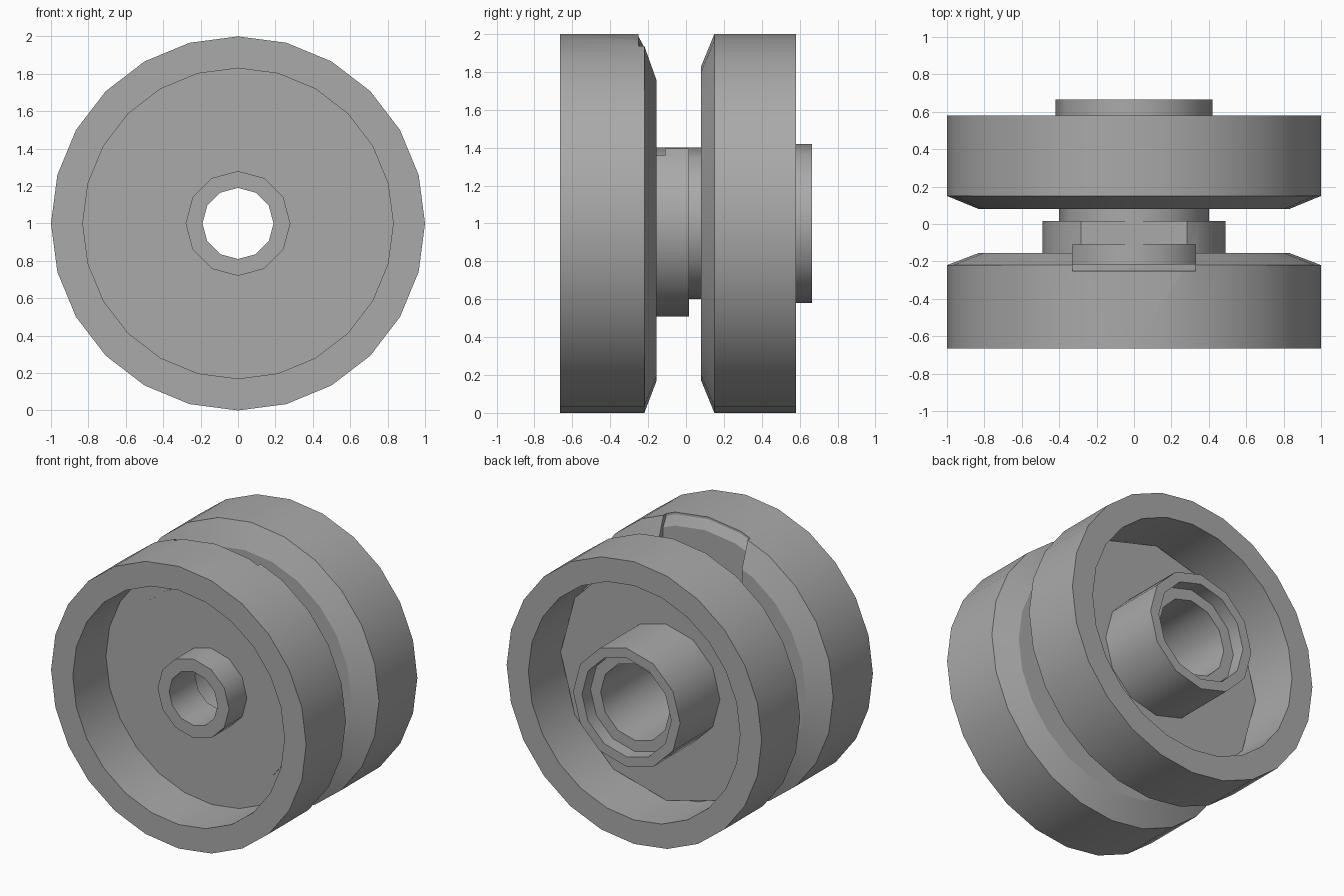
import bpy, bmesh, math
from mathutils import Vector

cube = bpy.data.objects.get("Cube")
if cube:
    bpy.data.objects.remove(cube, do_unlink=True)

grey = bpy.data.materials.new("plain grey")
grey.use_nodes = True
colour = (0.4, 0.4, 0.4, 1)
grey.diffuse_color = colour
grey.node_tree.nodes["Principled BSDF"].inputs["Base Color"].default_value = colour


def lathe(name, profile, sides, clips=()):
    """Spin a closed (radius, y) profile about the axle line, then keep what lies behind each clip plane."""
    bm = bmesh.new()
    rings = []
    for i in range(sides):
        a = math.tau * i / sides
        rings.append([bm.verts.new((r * math.cos(a), y, 1 + r * math.sin(a))) for r, y in profile])
    for i, ring in enumerate(rings):
        after = rings[(i + 1) % sides]
        for j in range(len(profile)):
            k = (j + 1) % len(profile)
            bm.faces.new((ring[j], ring[k], after[k], after[j]))
    for point, normal in clips:
        cut = bmesh.ops.bisect_plane(bm, geom=bm.verts[:] + bm.edges[:] + bm.faces[:], dist=1e-5,
                                     plane_co=Vector(point), plane_no=Vector(normal), clear_outer=True)
        edges = [e for e in cut["geom_cut"] if isinstance(e, bmesh.types.BMEdge)]
        bmesh.ops.triangle_fill(bm, edges=edges, use_beauty=True)
    bmesh.ops.recalc_face_normals(bm, faces=bm.faces[:])
    mesh = bpy.data.meshes.new(name)
    bm.to_mesh(mesh)
    bm.free()
    mesh.materials.append(grey)
    obj = bpy.data.objects.new(name, mesh)
    bpy.context.collection.objects.link(obj)
    return obj


def activate(obj):
    bpy.ops.object.select_all(action='DESELECT')
    obj.select_set(True)
    bpy.context.view_layer.objects.active = obj


# Front wheel: rim, chamfered inner shoulder and web with a shallow step
front_wheel = lathe("front_wheel", [
    (0.83, -0.665), (1, -0.665), (1, -0.22), (0.83, -0.155), (0.2695, -0.155),
    (0.2695, -0.30), (0.69, -0.30), (0.69, -0.293), (0.83, -0.293)], 24)

# Back wheel: rim and web, with a twelve-sided floor plate
back_wheel = lathe("back_wheel", [
    (0.83, 0.58), (1, 0.58), (1, 0.15), (0.83, 0.08), (0.3, 0.08), (0.3, 0.17), (0.83, 0.17)], 24)
back_floor = lathe("back_floor", [(0.3, 0.12), (0.829, 0.12), (0.829, 0.22), (0.3, 0.22)], 12)

# Hollow axle with a narrow front hub and a counterbored back hub
axle = lathe("axle", [
    (0.19, -0.50), (0.28, -0.50), (0.28, -0.28), (0.40, -0.28), (0.40, 0.2), (0.42, 0.2),
    (0.42, 0.665), (0.35, 0.665), (0.35, 0.57), (0.27, 0.57), (0.27, -0.21), (0.19, -0.21)], 12)

# Collar between the wheels, flattened on top
collar = lathe("collar", [(0.3, -0.2), (0.49, -0.2), (0.49, 0.015), (0.3, 0.015)], 24,
               [((0, 0, 1.395), (0, 0, 1))])

# Slot with a bevelled lip, cut into the top of the front wheel and collar
slot = lathe("slot_cutter", [
    (0.36, -0.215), (0.92, -0.215), (0.985, -0.25), (1.1, -0.25), (1.1, -0.11), (0.36, -0.11)], 24,
    [((0, 0, 1.1), (0, 0, -1)), ((0.33, 0, 1), (1, 0, 0)), ((-0.33, 0, 1), (-1, 0, 0))])
slot.hide_render = True
for part in (front_wheel, collar):
    activate(part)
    mod = part.modifiers.new("slot", 'BOOLEAN')
    mod.operation = 'DIFFERENCE'
    mod.solver = 'EXACT'
    mod.object = slot
    bpy.ops.object.modifier_apply(modifier=mod.name)
bpy.data.objects.remove(slot, do_unlink=True)

# Smooth round walls, crisp rims
for part in (front_wheel, back_wheel, back_floor, axle, collar):
    activate(part)
    bpy.ops.object.shade_smooth_by_angle(angle=math.radians(31 if part in (back_floor, axle) else 20))
